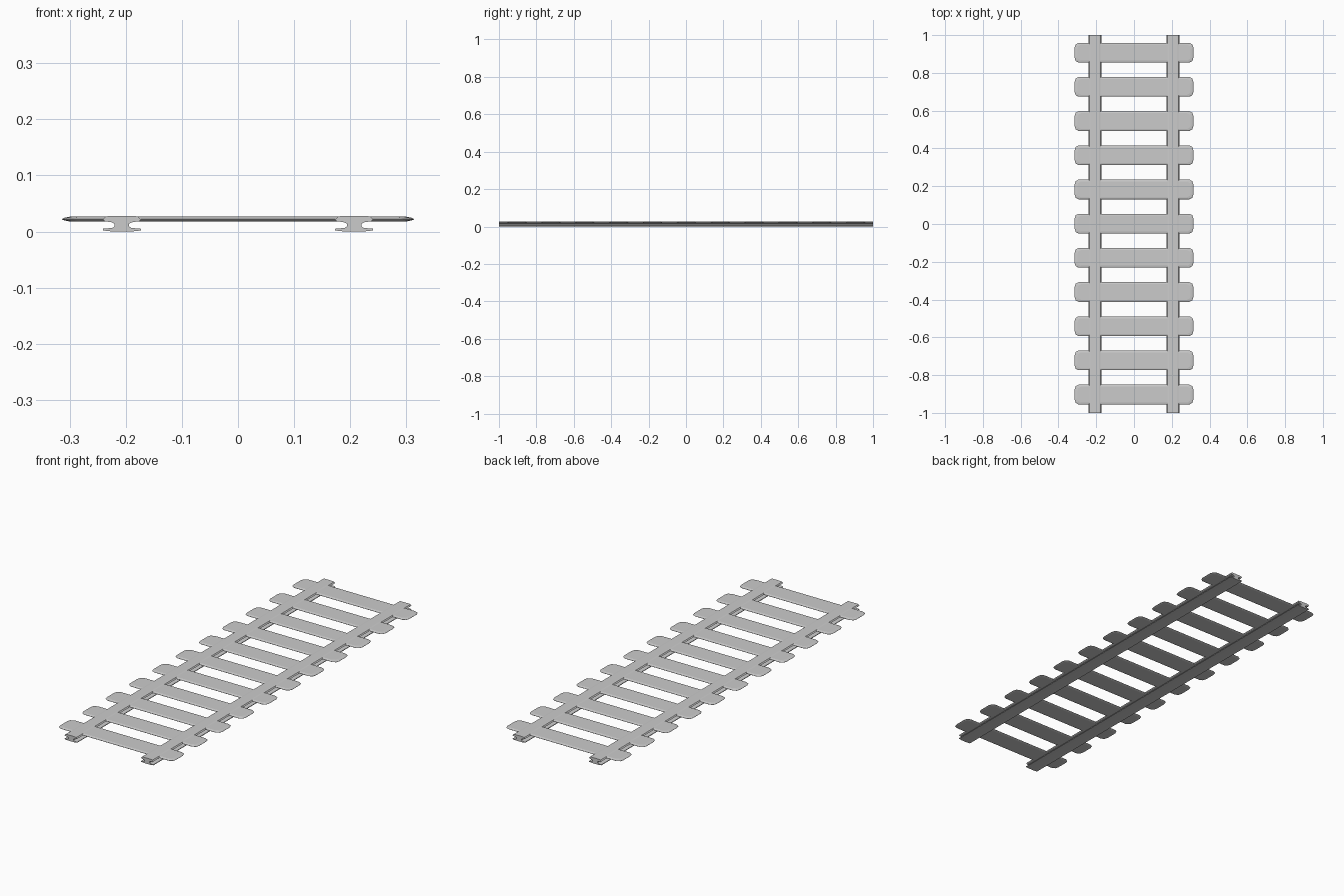
import bpy, bmesh

if "Cube" in bpy.data.objects:
    bpy.data.objects.remove(bpy.data.objects["Cube"])

def prism(name, outline, rings, place):
    """Stack closed rings (outline variants) into a capped solid."""
    bm = bmesh.new()
    loops = [[bm.verts.new(place(p, r)) for p in outline(r)] for r in rings]
    n = len(loops[0])
    for a, b in zip(loops, loops[1:]):
        for i in range(n):
            j = (i + 1) % n
            bm.faces.new((a[i], a[j], b[j], b[i]))
    bm.faces.new(loops[0])
    bm.faces.new(loops[-1])
    bmesh.ops.recalc_face_normals(bm, faces=bm.faces)
    mesh = bpy.data.meshes.new(name)
    bm.to_mesh(mesh)
    bm.free()
    ob = bpy.data.objects.new(name, mesh)
    bpy.context.collection.objects.link(ob)
    return ob

# Rails: I-shaped profile swept along y
half = [(0.016, 0.0), (0.034, 0.002), (0.034, 0.005), (0.017, 0.0065), (0.013, 0.009),
        (0.013, 0.014), (0.018, 0.0165), (0.031, 0.0185), (0.034, 0.021), (0.029, 0.0265), (0.022, 0.028)]
profile = half + [(-x, z) for x, z in reversed(half)]
for side, label in ((-1, "left"), (1, "right")):
    rail = prism(label + "_rail", lambda r: profile, (-1, 1), lambda p, y: (p[0], y, p[1]))
    rail.location.x = side * 0.207

# Sleepers: flat planks with clipped corners and bevelled edges
def plank(ring):
    z, dx, dy = ring
    hx, hy = 0.314 - dx, 0.052 - dy
    q = [(hx, hy - 0.024), (hx - 0.005, hy - 0.008), (hx - 0.020, hy)]
    q += [(-x, y) for x, y in reversed(q)]
    return q + [(-x, -y) for x, y in q]

rings = [(0.018, 0.014, 0.010), (0.0195, 0.006, 0.003), (0.0215, 0, 0), (0.0225, 0, 0),
         (0.025, 0.006, 0.003), (0.0265, 0.014, 0.010)]
for i in range(11):
    sleeper = prism("sleeper_%02d" % (i + 1), plank, rings, lambda p, r: (p[0], p[1], r[0]))
    sleeper.location.y = 0.002 + (i - 5) * 0.181
